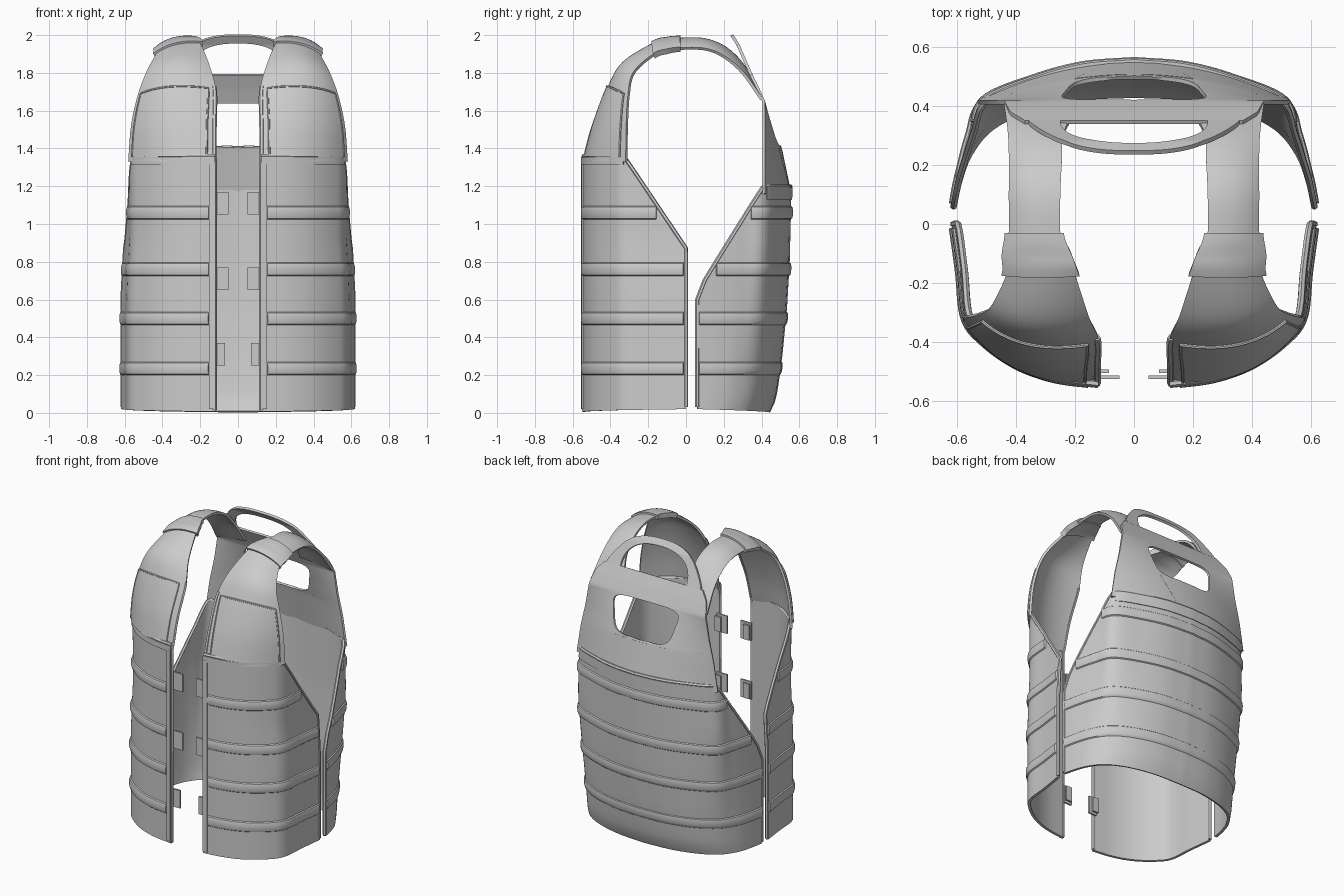
import bpy, math
from mathutils import Vector as V

if "Cube" in bpy.data.objects:
    bpy.data.objects.remove(bpy.data.objects["Cube"])


def tab(pts, x):
    """Linear lookup in a list of (x, y) points."""
    if x <= pts[0][0]:
        return pts[0][1]
    for (a, p), (b, q) in zip(pts, pts[1:]):
        if x <= b:
            return p + (q - p) * (x - a) / (b - a)
    return pts[-1][1]


def spline(pts, t):
    """Catmull-Rom through points, t measured in point indices."""
    n = len(pts) - 1
    i = max(0, min(int(t), n - 1))
    f = t - i
    b, c = V(pts[i]), V(pts[i + 1])
    a = V(pts[i - 1]) if i > 0 else 2 * b - c
    d = V(pts[i + 2]) if i + 2 <= n else 2 * c - b
    return 0.5 * (2 * b + (c - a) * f + (2 * a - 5 * b + 4 * c - d) * f ** 2
                  + (3 * b - a - 3 * c + d) * f ** 3)


def lin(a, b, n):
    return [a + (b - a) * i / n for i in range(n + 1)]


def finish(ob, thick=0):
    m = ob.modifiers.new("mirror", 'MIRROR')
    m.use_clip = True
    m.merge_threshold = 0.0005
    if thick:
        s = ob.modifiers.new("solid", 'SOLIDIFY')
        s.thickness = thick
        s.offset = 0
    bpy.ops.object.select_all(action='DESELECT')
    ob.select_set(True)
    bpy.context.view_layer.objects.active = ob
    bpy.ops.object.convert(target='MESH')
    bpy.ops.object.shade_smooth_by_angle(angle=math.radians(35))


def sheet(name, fn, us, vs, thick=0.018):
    verts = [fn(u, v) for v in vs for u in us]
    n = len(us)
    faces = [(j * n + i, j * n + i + 1, (j + 1) * n + i + 1, (j + 1) * n + i)
             for j in range(len(vs) - 1) for i in range(n - 1)]
    me = bpy.data.meshes.new(name)
    me.from_pydata(verts, [], faces)
    ob = bpy.data.objects.new(name, me)
    bpy.context.collection.objects.link(ob)
    finish(ob, thick)


def pipe(name, pts, r=0.01):
    cu = bpy.data.curves.new(name, 'CURVE')
    cu.dimensions = '3D'
    cu.bevel_depth = r
    cu.bevel_resolution = 1
    cu.use_fill_caps = True
    sp = cu.splines.new('POLY')
    sp.points.add(len(pts) - 1)
    for p, q in zip(sp.points, pts):
        p.co = (*q, 1)
    ob = bpy.data.objects.new(name, cu)
    bpy.context.collection.objects.link(ob)
    bpy.ops.object.select_all(action='DESELECT')
    ob.select_set(True)
    bpy.context.view_layer.objects.active = ob
    bpy.ops.object.convert(target='MESH')
    finish(bpy.context.view_layer.objects.active)


# plan profiles of the two shells, from the middle round to the side
FRONT = [(.12, -.54), (.27, -.52), (.4, -.473), (.51, -.395), (.57, -.315), (.588, -.16), (.61, 0)]
BACK = [(0, .55), (.18, .535), (.35, .49), (.515, .42), (.553, .31), (.585, .18), (.61, .06)]
BACK_LOW = [(0, .55), (.19, .535), (.36, .483), (.485, .4), (.555, .29), (.59, .175), (.61, .06)]
WIDTH = [(.0, 1), (.6, 1), (.75, .985), (.92, .965), (1.4, .97)]
DEPTH = [(0, .76), (.04, .81), (.12, .85), (.3, .9), (.55, .95), (.8, .98), (1.2, 1)]


def shell(prof, side):
    def at(s, z, o=0):
        t = s * 6
        k = tab([(.2, 1), (.9, 0)], z) if side > 0 else 0

        def curve(t):
            return spline(prof, t).lerp(spline(BACK_LOW, t), k)
        p = curve(t)
        d = (curve(min(t + .05, 6)) - curve(max(t - .05, 0))).normalized()
        if side > 0 and s == 0:
            d = V((1, 0))
        p = p + V((-d.y, d.x)) * side * o
        if side < 0:
            return V((.12 + (p.x - .12) * tab(WIDTH, z), p.y, z))
        return V((p.x * tab(WIDTH, z * .75), .06 + (p.y - .06) * tab(DEPTH, z), z))
    return at


def front_top(s):
    return tab([(-.33, 1.36), (0, .87)], spline(FRONT, s * 6)[1])


def back_top(s):
    return tab([(.06, .6), (.1, .7), (.41, 1.2)], spline(BACK, s * 6)[1])


# lower shells with edge piping and raised bands
for name, prof, side, top, s0 in (("front", FRONT, -1, front_top, .035), ("back", BACK, 1, back_top, 0)):
    at = shell(prof, side)
    us = lin(0, 1, 36)

    def base(s):
        return .006 + .014 * s
    sheet(name + "_shell", lambda u, v: at(u, base(u) + v * (top(u) - base(u))), us, lin(0, 1, 24))
    edge = [at(u, top(u), .002) for u in us] + [at(1, z, .002) for z in lin(top(1) - .05, .03, 12)]
    pipe(name + "_edge_piping", edge, .012)
    for k, zc in enumerate((.235, .5, .76, 1.06)):
        s1 = max(u for u in lin(0, 1, 200) if top(u) > zc + .02) - .01
        ends = (s0, s1) if s0 else (-1, s1)
        prof_o = [(-.036, .008), (-.03, .016), (-.015, .02), (.015, .02), (.03, .016), (.036, .008)]
        sheet(f"{name}_band_{k}",
              lambda u, v: at(u, zc + prof_o[v][0], .008 if u in ends else prof_o[v][1]),
              [s0] + lin(s0 + .004, s1 - .004, 36) + [s1] if s0 else lin(0, s1 - .004, 36) + [s1],
              range(6), 0)

# trim under the top edges of both shells
fs, bs = shell(FRONT, -1), shell(BACK, 1)
sheet("front_top_trim", lambda u, v: fs(u, v, .01), lin(0, .65, 20), [1.315, 1.335, 1.355], .012)
sheet("back_top_trim", lambda u, v: bs(u, v, .008), lin(0, .5, 20), [1.13, 1.16, 1.195], .012)

# chest panel and shoulder strap in one loft: inner edge, outer edge, bulge
ROWS = [((.12, -.53, 1.33), (.575, -.315, 1.33), (.035, -.065, 0)),
        ((.12, -.475, 1.52), (.56, -.312, 1.52), (.035, -.06, .01)),
        ((.12, -.39, 1.71), (.525, -.303, 1.68), (.03, -.05, .03)),
        ((.155, -.31, 1.84), (.48, -.275, 1.80), (.02, -.035, .03)),
        ((.20, -.17, 1.95), (.43, -.17, 1.895), (.01, -.005, .02)),
        ((.225, -.10, 1.972), (.43, -.10, 1.918), (.01, 0, .015)),
        ((.25, -.03, 1.978), (.42, -.03, 1.928), (.01, 0, .015)),
        ((.25, .10, 1.975), (.42, .10, 1.925), (.01, 0, .015)),
        ((.245, .21, 1.93), (.42, .20, 1.885), (.01, 0, .015)),
        ((.24, .30, 1.84), (.425, .30, 1.80), (0, .005, .01)),
        ((.20, .38, 1.70), (.44, .40, 1.66), (0, .004, 0))]


def chest(u, v, o=0):
    def pos(u, v):
        a, b, c = (spline([r[k] for r in ROWS], v) for k in range(3))
        return a.lerp(b, u) + c * 4 * u * (1 - u)
    n = (pos(u + .01, v) - pos(u - .01, v)).cross(pos(u, v + .01) - pos(u, v - .01)).normalized()
    return pos(u, v) + n * o


sheet("chest_and_strap", chest, lin(0, 1, 16), lin(0, 10, 60), .016)
sheet("shoulder_pad", lambda u, v: chest(u, v, .002), lin(-.05, 1.05, 14), lin(4, 6, 10), .034)

# raised chest patch with stitched border
U, T = lin(.08, .93, 14), lin(.12, 1.98, 16)
sheet("chest_patch", lambda u, v: chest(u, v, .008), U, T, .014)
loop = ([chest(.08, v, .013) for v in T] + [chest(u, 1.98, .013) for u in U]
        + [chest(.93, v, .013) for v in T[::-1]])
pipe("patch_border", loop, .006)

# centre opening trim
pipe("opening_trim", [fs(.005, z) for z in lin(.015, 1.32, 20)] + [chest(.01, v, .002) for v in lin(.1, 2.1, 12)], .013)
sheet("opening_facing", lambda u, v: fs(u, v, .011), lin(0, .035, 3), lin(.02, 1.33, 20), .012)

# upper back yoke with window opening
YC = [(1.16, .55), (1.4, .5), (1.52, .46), (1.64, .415), (1.72, .38), (1.79, .345)]


def yoke_pt(x, z, o=0):
    b = tab([(1.16, .53), (1.35, .5), (1.5, .465), (1.65, .44), (1.73, .42), (1.79, .37)], z)
    y = tab(YC, z)
    return V((x, y + (min(.412, y) - y) * (x / b) ** 2 + o, z)), b


def yoke(u, z):
    t = (z - 1.41) / .23
    a = 0
    if 0 < t < 1:
        a = (.2 + .06 * t) * (1 - abs(2 * t - 1) ** 5) ** .2
    b = yoke_pt(0, z)[1]
    return yoke_pt(a + (b - a) * u, z)[0]


win = [1.525 - .115 * math.cos(a) for a in lin(0, math.pi, 32)]
win = win[:1] + [1.4101, 1.4105] + win[1:-1] + [1.6395, 1.6399] + win[-1:]
sheet("back_yoke", yoke, lin(0, 1, 20), lin(1.16, 1.405, 10) + win + lin(1.645, 1.79, 8), .014)
sheet("yoke_insert", lambda u, z: yoke_pt(u * tab([(1.19, .09), (1.4, .2)], z), z, .004)[0],
      lin(0, 1, 10), lin(1.19, 1.4, 8), .008)


# grab handle arch, squarish and flared into the yoke at its feet
def handle(u, a):
    flare = max(0, 1 - math.sin(a) * 1.6) ** 2
    w, h = .25 + (.06 + .05 * flare) * u, .175 + .04 * u
    x = 0 if a > 1.57 else w * math.cos(a) ** .8
    z = 1.785 + h * math.sin(a) ** .8
    return V((x, tab([(1.785, .347), (1.88, .305), (1.95, .275), (2.0, .242)], z), z))


sheet("grab_handle", handle, lin(0, 1, 6), lin(0, math.pi / 2, 28), .016)

# front closure tabs
for k, (z, x0) in enumerate(((1.11, .05), (.71, .05), (.31, .07))):
    sheet(f"closure_tab_{k}", lambda u, v: V((u, -.52, v)), [x0, .13], [z - .06, z + .06], .012)
    sheet(f"tab_anchor_{k}", lambda u, v: V((u, -.5, v)), [.085, .13], [z - .05, z + .05], .012)
